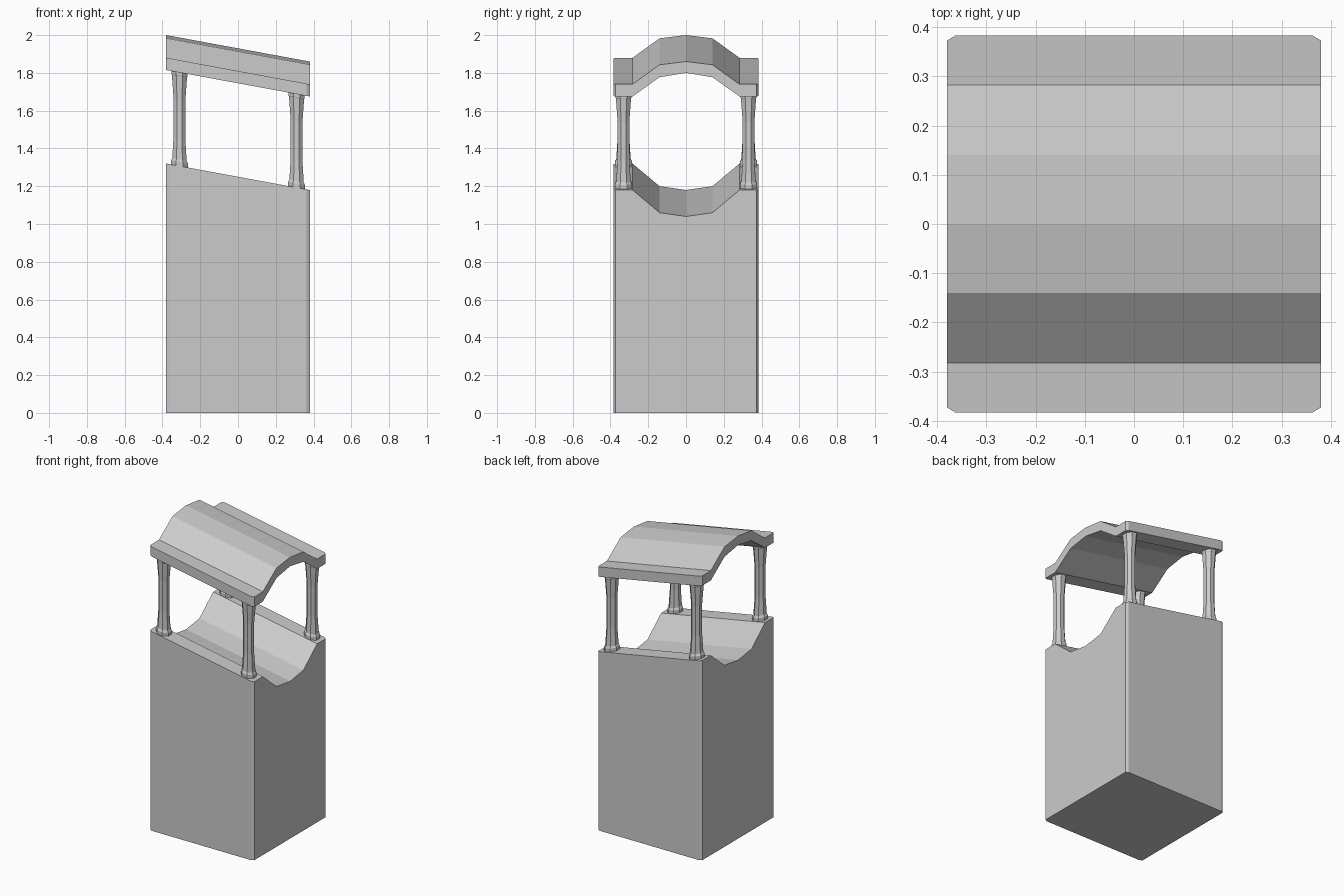
import bpy, bmesh, math

if "Cube" in bpy.data.objects:
    bpy.data.objects.remove(bpy.data.objects["Cube"])

SLOPE = -0.14 / 0.76   # everything above ground leans down toward +x


def finish(bm, name):
    bmesh.ops.recalc_face_normals(bm, faces=bm.faces)
    for v in bm.verts:
        if v.co.z > 0.01:
            v.co.z += SLOPE * v.co.x
    me = bpy.data.meshes.new(name)
    bm.to_mesh(me)
    bm.free()
    ob = bpy.data.objects.new(name, me)
    bpy.context.collection.objects.link(ob)
    return ob


def slab(name, half):
    """Loft a block across y; half = (y, half length, bottom z, top z) from centre outward."""
    stations = [(-y, h, b, t) for y, h, b, t in reversed(half[1:])] + half
    bm = bmesh.new()
    rings = [[bm.verts.new(p) for p in ((-h, y, b), (h, y, b), (h, y, t), (-h, y, t))]
             for y, h, b, t in stations]
    for r, s in zip(rings, rings[1:]):
        for i in range(4):
            j = (i + 1) % 4
            bm.faces.new((r[i], r[j], s[j], s[i]))
    bm.faces.new(rings[0])
    bm.faces.new(rings[-1])
    return finish(bm, name)


def column(name, cx, cy):
    """Eight-sided column with flared shaft, foot and cap."""
    profile = [(0.045, 1.25), (0.045, 1.272), (0.038, 1.285), (0.031, 1.40),
               (0.031, 1.60), (0.040, 1.725), (0.042, 1.73), (0.042, 1.746)]
    bm = bmesh.new()
    rings = []
    for r, z in profile:
        R = r / math.cos(math.pi / 8)
        rings.append([bm.verts.new((cx + R * math.cos((i + .5) * math.pi / 4),
                                    cy + R * math.sin((i + .5) * math.pi / 4), z))
                      for i in range(8)])
    for a, b in zip(rings, rings[1:]):
        for i in range(8):
            j = (i + 1) % 8
            bm.faces.new((a[i], a[j], b[j], b[i]))
    bm.faces.new(rings[0])
    bm.faces.new(rings[-1])
    return finish(bm, name)


# Tall base with a scooped channel
slab("base", [(0, .38, 0, 1.11), (.14, .38, 0, 1.13), (.283, .38, 0, 1.25),
              (.373, .38, 0, 1.25), (.383, .363, 0, 1.25)])

# Arched roof with flat eaves
slab("roof", [(0, .38, 1.87, 1.93), (.14, .38, 1.847, 1.913), (.283, .38, 1.745, 1.81),
              (.373, .38, 1.745, 1.81), (.383, .363, 1.745, 1.81)])

# Corner columns
for sx, side in ((-1, "left"), (1, "right")):
    for sy, end in ((-1, "front"), (1, "back")):
        column(f"column_{end}_{side}", sx * 0.31, sy * 0.331)
